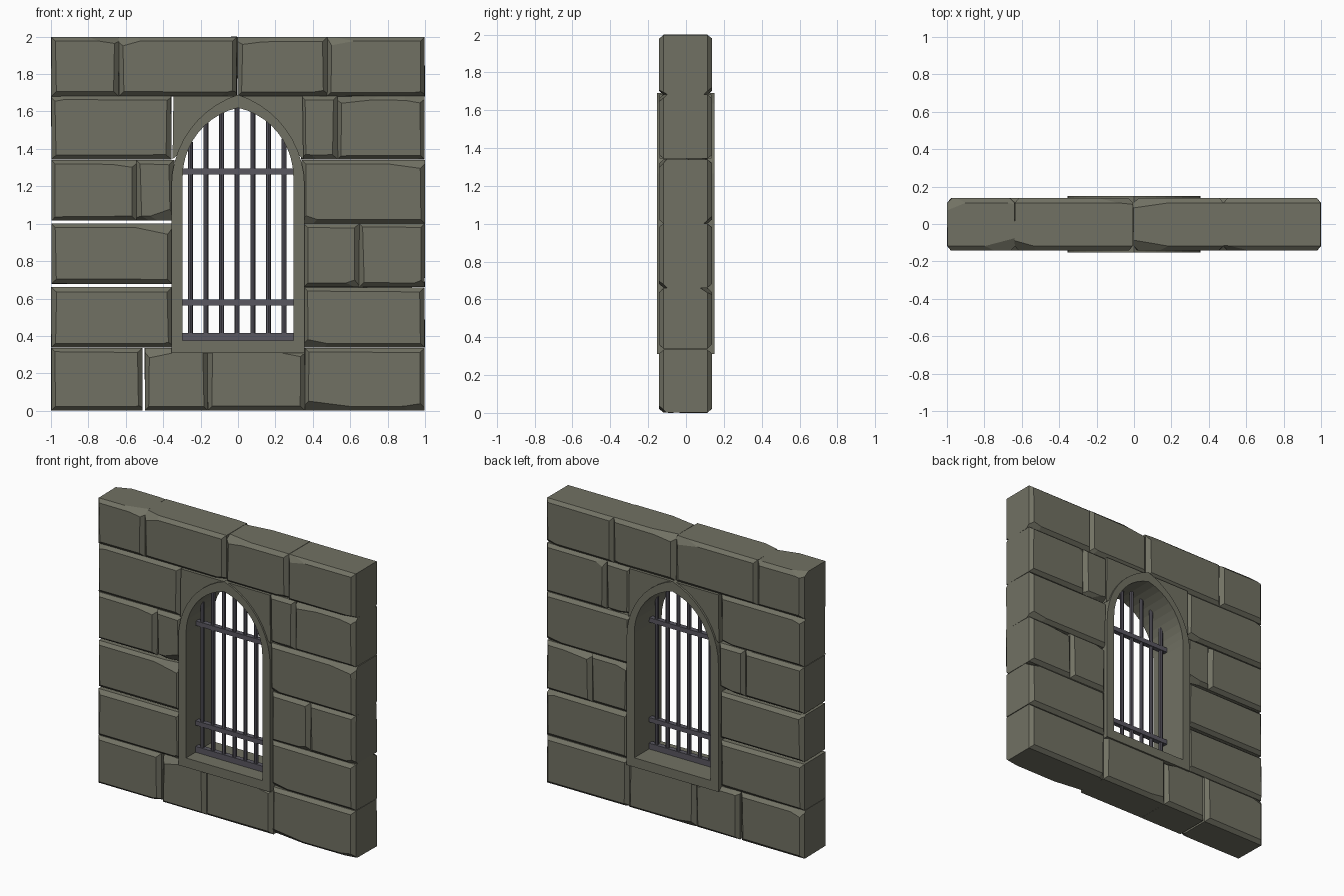
import bpy, bmesh, math, random
from mathutils import Vector

random.seed(7)
cube = bpy.data.objects.get("Cube")
if cube:
    bpy.data.objects.remove(cube, do_unlink=True)


def material(name, color):
    m = bpy.data.materials.new(name)
    m.use_nodes = True
    m.diffuse_color = (*color, 1)
    bsdf = m.node_tree.nodes["Principled BSDF"]
    bsdf.inputs["Base Color"].default_value = (*color, 1)
    bsdf.inputs["Roughness"].default_value = 0.9
    return m


STONE = material("grey green stone", (0.165, 0.165, 0.125))
IRON = material("dark iron", (0.1, 0.095, 0.118))


def finish(name, bm, mat):
    bmesh.ops.recalc_face_normals(bm, faces=bm.faces)
    mesh = bpy.data.meshes.new(name)
    bm.to_mesh(mesh)
    bm.free()
    mesh.materials.append(mat)
    obj = bpy.data.objects.new(name, mesh)
    bpy.context.collection.objects.link(obj)
    return obj


def bridge(bm, a, b):
    n = len(a)
    for i in range(n):
        bm.faces.new((a[i], a[(i + 1) % n], b[(i + 1) % n], b[i]))


# Rough block: four rings through the wall, chamfered at both faces, then chipped
def block(name, x0, x1, z0, z1):
    bm = bmesh.new()
    rings = []
    for y, inset in ((-0.143, 0.026), (-0.118, 0), (0.113, 0), (0.138, 0.026)):
        ring = []
        for x, z, sx, sz in ((x0, z0, 1, 1), (x1, z0, -1, 1), (x1, z1, -1, -1), (x0, z1, 1, -1)):
            wear = random.uniform(0, 0.01) if inset else random.uniform(0, 0.004)
            ring.append(bm.verts.new((x + sx * (inset * 0.8 + wear), y,
                                      z + sz * (inset * 0.8 + wear * 0.7))))
        rings.append(ring)
    for a, b in zip(rings, rings[1:]):
        bridge(bm, a, b)
    bm.faces.new(rings[0])
    bm.faces.new(rings[-1])
    # Shallow planar chips at one or two corners of the front and back
    for side in (-1, 1):
        for end in random.sample((-1, 1), random.choice((1, 2))):
            up = random.choice((-1, 1))
            corner = Vector((x1 if end > 0 else x0, side * 0.14, z1 if up > 0 else z0))
            normal = Vector((end * random.uniform(0.08, 0.25), side * random.uniform(0.5, 0.9),
                             up * random.uniform(0.5, 1))).normalized()
            point = corner - normal * random.uniform(0.022, 0.038)
            bmesh.ops.bisect_plane(bm, geom=bm.verts[:] + bm.edges[:] + bm.faces[:],
                                   plane_co=point, plane_no=normal, clear_outer=True)
            bmesh.ops.holes_fill(bm, edges=[e for e in bm.edges if e.is_boundary])
    finish(name, bm, STONE)


# Courses from the ground up: height range and block ranges
courses = (
    (0.0, 0.337, ((-1, -0.51), (-0.5, -0.16), (-0.165, 0.36), (0.355, 1))),
    (0.337, 0.662, ((-1, -0.35), (0.35, 1))),
    (0.677, 1.003, ((-1, -0.35), (0.35, 0.65), (0.645, 1))),
    (1.015, 1.342, ((-1, -0.54), (-0.545, -0.34), (0.34, 1))),
    (1.342, 1.685, ((-1, -0.355), (0.335, 0.535), (0.53, 1))),
    (1.68, 2.0, ((-1, -0.635), (-0.64, -0.005), (-0.005, 0.48), (0.475, 1))),
)
for row, (low, high, spans) in enumerate(courses):
    for col, (a, b) in enumerate(spans):
        # The left side closes the narrow joints left open on the right side
        base = 0.66 if row == 2 and a > 0 else low
        base = 1.0 if row == 3 and a > 0 else base
        block(f"stone_block_row{row + 1}_{col + 1}", a, b, base, high)


# Half of a pointed arch, from the springing up to the apex
def half_arch(w, spring, apex, steps=10):
    rise = apex - spring
    r = (w * w + rise * rise) / (2 * w)
    end = math.asin(rise / r)
    return [(w - r + r * math.cos(end * i / steps), spring + r * math.sin(end * i / steps))
            for i in range(steps + 1)]


def arch_outline(w, base, spring, apex):
    right = half_arch(w, spring, apex)
    left = [(-x, z) for x, z in reversed(right[:-1])]
    return [(-w, base), (w, base)] + right + left


# Arched frame with a deep reveal
bm = bmesh.new()
outer = arch_outline(0.356, 0.31, 1.2, 1.69)
inner = arch_outline(0.296, 0.375, 1.25, 1.62)
loops = [[bm.verts.new((x, y, z)) for x, z in line]
         for line, y in ((outer, -0.153), (inner, -0.153), (inner, 0.15), (outer, 0.15))]
for i in range(4):
    bridge(bm, loops[i], loops[(i + 1) % 4])
finish("window_frame", bm, STONE)

# Corner stones filling the space beside the arch
for side, label in ((1, "left"), (-1, "right")):
    bm = bmesh.new()
    curve = [p for p in half_arch(0.34, 1.2, 1.67) if p[1] > 1.33]
    line = [(0.35, 1.345)] + curve + [(0.0, 1.683), (0.345, 1.683)]
    front = [bm.verts.new((side * x, -0.14, z)) for x, z in line]
    back = [bm.verts.new((side * x, 0.135, z)) for x, z in line]
    bm.faces.new(front)
    bm.faces.new(back)
    bridge(bm, front, back)
    finish(f"arch_corner_stone_{label}", bm, STONE)


def box(name, center, size):
    bm = bmesh.new()
    bmesh.ops.create_cube(bm, size=1)
    bmesh.ops.scale(bm, vec=size, verts=bm.verts)
    bmesh.ops.translate(bm, vec=center, verts=bm.verts)
    finish(name, bm, IRON)


# Iron grille: upright round bars, two cross bars and a bottom rail
GRILLE_Y = -0.03
radius = (0.296 ** 2 + 0.37 ** 2) / (2 * 0.296)
for i in range(7):
    x = -0.255 + i * 0.0835
    top = 1.25 + math.sqrt(radius ** 2 - (abs(x) + radius - 0.296) ** 2) + 0.015
    bm = bmesh.new()
    bmesh.ops.create_cone(bm, cap_ends=True, segments=8, radius1=0.0135, radius2=0.0135,
                          depth=top - 0.39)
    bmesh.ops.translate(bm, vec=(x, GRILLE_Y, (top + 0.39) / 2), verts=bm.verts)
    finish(f"upright_bar_{i + 1}", bm, IRON)
for label, z in (("lower", 0.58), ("upper", 1.28)):
    box(f"{label}_cross_bar", (0, GRILLE_Y, z), (0.6, 0.034, 0.032))
box("bottom_rail", (0, GRILLE_Y, 0.395), (0.594, 0.034, 0.042))
